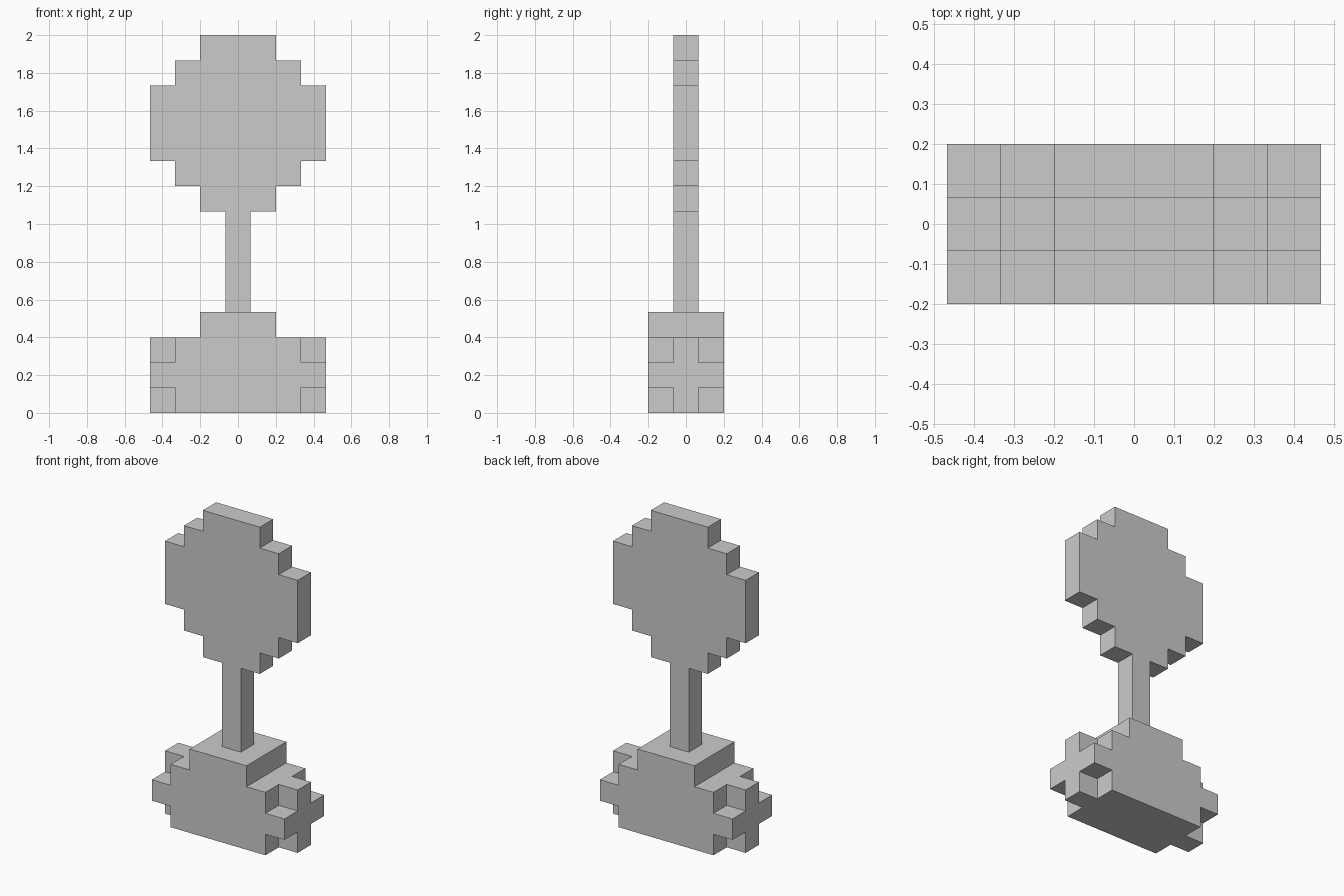
import bpy
import bmesh
from mathutils import Vector

if "Cube" in bpy.data.objects:
    bpy.data.objects.remove(bpy.data.objects["Cube"])

U = 2 / 15  # one block; the model is 15 blocks tall


def mirrored(half):
    """Close a right-hand half outline (bottom to top) with its mirror image."""
    return half + [(-a, b) for a, b in reversed(half)]


def prism(name, outline, axis, start, end):
    """Extrude an outline (across, up), in blocks, along the x or y axis."""
    bm = bmesh.new()
    if axis == 'y':
        pts = [Vector((a, start, b)) for a, b in outline]
        step = Vector((0, end - start, 0))
    else:
        pts = [Vector((start, a, b)) for a, b in outline]
        step = Vector((end - start, 0, 0))
    face = bm.faces.new([bm.verts.new(p * U) for p in pts])
    ext = bmesh.ops.extrude_face_region(bm, geom=[face], use_keep_orig=True)
    verts = [g for g in ext['geom'] if isinstance(g, bmesh.types.BMVert)]
    bmesh.ops.translate(bm, verts=verts, vec=step * U)
    bmesh.ops.recalc_face_normals(bm, faces=bm.faces[:])
    mesh = bpy.data.meshes.new(name)
    bm.to_mesh(mesh)
    bm.free()
    obj = bpy.data.objects.new(name, mesh)
    bpy.context.collection.objects.link(obj)
    return obj


# Stepped base body
prism("base", mirrored([(2.5, 0), (2.5, 3), (1.5, 3), (1.5, 4)]), 'y', -1.5, 1.5)

# Plus-shaped end pieces
plus = mirrored([(0.5, 0), (0.5, 1), (1.5, 1), (1.5, 2), (0.5, 2), (0.5, 3)])
for side, sign in (("left", -1), ("right", 1)):
    prism(f"base_end_{side}", plus, 'x', 2.5 * sign, 3.5 * sign)

# Post
prism("post", mirrored([(0.5, 4), (0.5, 8)]), 'y', -0.5, 0.5)

# Stepped round panel
panel = mirrored([(1.5, 8), (1.5, 9), (2.5, 9), (2.5, 10), (3.5, 10),
                  (3.5, 13), (2.5, 13), (2.5, 14), (1.5, 14), (1.5, 15)])
prism("round_panel", panel, 'y', -0.5, 0.5)
